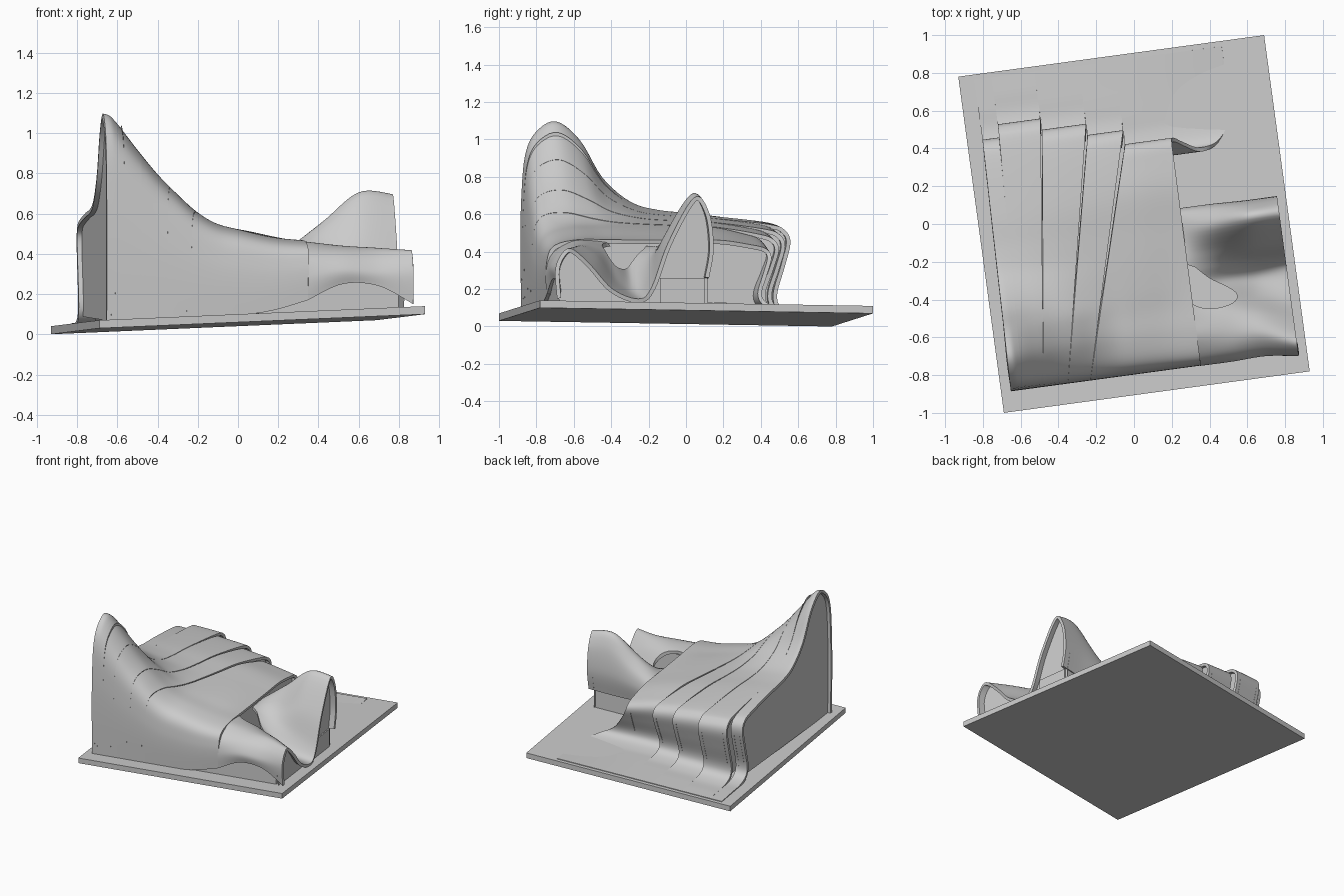
import bpy, math
from mathutils import Vector

if "Cube" in bpy.data.objects:
    bpy.data.objects.remove(bpy.data.objects["Cube"])

A = math.radians(7.73)
CA, SA = math.cos(A), math.sin(A)


def ground(u, v):
    return 0.09 + 0.0428 * u - 0.0167 * v


def world(p):
    u, v, z = p
    return (u * CA - v * SA, u * SA + v * CA, z)


def lerp(a, b, t):
    return a + (b - a) * t


def graph(table, x):
    """Smooth value read from a table of (x, y)."""
    x = min(max(x, table[0][0]), table[-1][0])
    n = len(table)
    slope = []
    for i in range(n):
        a, b = table[max(i - 1, 0)], table[min(i + 1, n - 1)]
        slope.append((b[1] - a[1]) / (b[0] - a[0]))
    for i in range(n - 1):
        (x0, y0), (x1, y1) = table[i], table[i + 1]
        if x <= x1:
            h, t = x1 - x0, (x - x0) / (x1 - x0)
            return ((2*t**3 - 3*t**2 + 1) * y0 + (t**3 - 2*t**2 + t) * h * slope[i]
                    + (3*t**2 - 2*t**3) * y1 + (t**3 - t**2) * h * slope[i + 1])


def spline(pts, n=5):
    """Catmull-Rom curve through points."""
    pts = [Vector(p) for p in pts]
    out = []
    for i in range(len(pts) - 1):
        a, b, c = pts[max(i - 1, 0)], pts[i], pts[i + 1]
        d = pts[min(i + 2, len(pts) - 1)]
        for k in range(n):
            t = k / n
            out.append(0.5 * (2*b + (c - a)*t + (2*a - 5*b + 4*c - d)*t*t
                              + (3*b - a - 3*c + d)*t**3))
    return out + [pts[-1]]


def make(name, verts, faces):
    me = bpy.data.meshes.new(name)
    me.from_pydata([world(v) for v in verts], [], faces)
    me.update()
    ob = bpy.data.objects.new(name, me)
    bpy.context.collection.objects.link(ob)
    return ob


def prism(name, outline, low, high):
    """Solid from a counter-clockwise (u, v) outline; low and high give z."""
    n = len(outline)
    verts = [(u, v, low(u, v)) for u, v in outline] + [(u, v, high(u, v)) for u, v in outline]
    faces = [tuple(range(n - 1, -1, -1)), tuple(range(n, 2 * n))]
    faces += [(i, (i + 1) % n, n + (i + 1) % n, n + i) for i in range(n)]
    return make(name, verts, faces)


def shell(name, rows, thick=0.022, cutter=None):
    """Thick smooth sheet lofted through rows of points."""
    m = len(rows[0])
    verts = [p for r in rows for p in r]
    faces = [(i*m + j, (i+1)*m + j, (i+1)*m + j + 1, i*m + j + 1)
             for i in range(len(rows) - 1) for j in range(m - 1)]
    ob = make(name, verts, faces)
    sol = ob.modifiers.new("thickness", 'SOLIDIFY')
    sol.thickness, sol.offset = thick, -1
    if cutter:
        cut = ob.modifiers.new("opening", 'BOOLEAN')
        cut.operation, cut.object, cut.solver = 'DIFFERENCE', cutter, 'EXACT'
    bpy.ops.object.select_all(action='DESELECT')
    ob.select_set(True)
    bpy.context.view_layer.objects.active = ob
    for mod in list(ob.modifiers):
        bpy.ops.object.modifier_apply(modifier=mod.name)
    bpy.ops.object.shade_smooth_by_angle(angle=math.radians(40))
    return ob


def wall(name, pts):
    make(name, pts, [tuple(range(len(pts)))])


# Sloping base slab
corners = [(-.817, -.898), (.817, -.898), (.817, .898), (-.817, .898)]
prism("base_slab", corners, lambda u, v: ground(u, v) - .04, ground)

# Heights of the front crest and of the main roof along the building
CREST = [(-.77, 1.1), (-.72, 1.08), (-.59, .92), (-.49, .8), (-.39, .7), (-.29, .61),
         (-.19, .55), (-.08, .52), (.1, .48), (.26, .465)]
ROOF = [(-.77, .6), (-.4, .575), (0, .52), (.26, .46)]
LIFT = [(-.8, 0), (-.05, 0), (.08, .015), (.26, .06)]
FRONT = [(-.785, 0), (-.79, .35), (-.785, .6), (-.765, .82), (-.71, .94), (-.6, 1)]
SLOPE = [(-.47, .8), (-.35, .4), (-.2, .14), (-.05, .05), (.15, .01)]
# Back curl: offset from the back edge, blend of roof to ground, sideways flare
CURL = [(-.12, .06, 0), (-.03, .12, 0), (0, .25, .01), (-.03, .5, .06), (-.07, .78, .14),
        (-.05, .92, .24), (.04, .98, .31), (.16, .985, .33)]


def body_section(s, fl, fr, bl, br, back, flare):
    def at(v):
        t = min(max((v + .79) / (.79 + back), 0), 1)
        return lerp(lerp(fl, bl, t), lerp(fr, br, t), s)
    pts = []
    for v, f in FRONT:
        u = at(v)
        low = ground(u, v) + graph(LIFT, u)
        pts.append((u, v, lerp(low, graph(CREST, u), f)))
    for v, f in SLOPE:
        u = at(v)
        pts.append((u, v, lerp(graph(ROOF, u), graph(CREST, u), f)))
    for dv, f, side in CURL:
        v = back + dv
        u = at(v)
        z = lerp(graph(ROOF, u), ground(u, v), f)
        pts.append((u + side * flare * s, v, z))
    u = pts[-1][0]
    pts.append((u, .87, ground(u, .87) + .005))
    return pts


# Body: overlapping roof bands, stepped along the back
BANDS = [(-.765, -.70, -.735, -.643, .55), (-.70, -.59, -.643, -.415, .62),
         (-.59, -.46, -.415, -.18, .56), (-.46, -.34, -.18, .01, .50),
         (-.34, .25, .01, .256, .425)]
for k, band in enumerate(BANDS):
    last = k == len(BANDS) - 1
    n = 24 if last else 8
    rows = [spline(body_section(i / n, *band, 1 if last else 0)) for i in range(n + 1)]
    shell(f"roof_band_{k + 1}", rows)
    # Recessed end walls under each band
    ends = [(.96, -.02)] + ([(.04, .02)] if k < 2 else [])
    for s, shift in ends:
        pts = [p + Vector((shift, 0, -.006)) for p in spline(body_section(s, *band, 0))[:81]]
        wall(f"band_end_wall_{k + 1}", pts)

# Wing: sheet sweeping from the low front tube through a valley to the arch
WING = {
    .245: [(-.785, .17), (-.79, .29), (-.755, .39), (-.65, .455), (-.55, .46), (-.45, .45),
           (-.36, .44), (-.28, .43), (-.2, .43), (-.07, .43), (.02, .40), (.05, .33), (.04, .25)],
    .42: [(-.78, .25), (-.79, .32), (-.74, .40), (-.65, .44), (-.54, .43), (-.45, .38),
          (-.36, .30), (-.28, .35), (-.2, .43), (-.07, .56), (.02, .50), (.05, .38), (.03, .25)],
    .6: [(-.78, .24), (-.785, .31), (-.74, .39), (-.66, .43), (-.56, .38), (-.46, .25),
         (-.36, .19), (-.28, .28), (-.2, .48), (-.06, .70), (.015, .62), (.045, .42), (.02, .25)],
    .77: [(-.80, .15), (-.81, .30), (-.775, .39), (-.72, .415), (-.62, .33), (-.5, .2),
          (-.36, .148), (-.29, .21), (-.2, .45), (-.06, .69), (.02, .61), (.045, .42), (.02, .26)],
}
ribs = [spline([(u, v, z) for v, z in pts], 6) for u, pts in WING.items()]
columns = [spline(c, 9) for c in zip(*ribs)]
wing_rows = list(zip(*columns))

# Courtyard opening through the wing
hole = [(.225, -.24), (.227, -.41), (.27, -.475), (.36, -.50), (.46, -.485),
        (.49, -.445), (.45, -.40), (.36, -.34), (.29, -.27)]
loop = [(p.x, p.y) for p in spline([(u, v, 0) for u, v in hole], 5)]
cutter = prism("courtyard_cutter", loop, lambda u, v: 0, lambda u, v: 1)
cutter.hide_render = True
cutter.hide_viewport = False
shell("wing_roof", wing_rows, cutter=cutter)
cutter.hide_set(True)

# Recessed glazing at the wing end, along the front and under the arch
end = [Vector(p) + Vector((0, 0, -.006)) for p in wing_rows[-4]]
u = end[0].x
wall("wing_end_glazing", end + [(u, .02, ground(u, .02)), (u, -.78, ground(u, -.78))])


def block(name, u0, u1, v0, v1, h):
    prism(name, [(u0, v0), (u1, v0), (u1, v1), (u0, v1)],
          lambda u, v: ground(u, v) - .01, lambda u, v: h)


block("front_glazing", 0, .70, -.765, -.745, .28)
block("arch_sill", .32, .735, -.24, -.0, .26)
block("arch_back_glazing", .26, .72, -.005, .01, .30)
